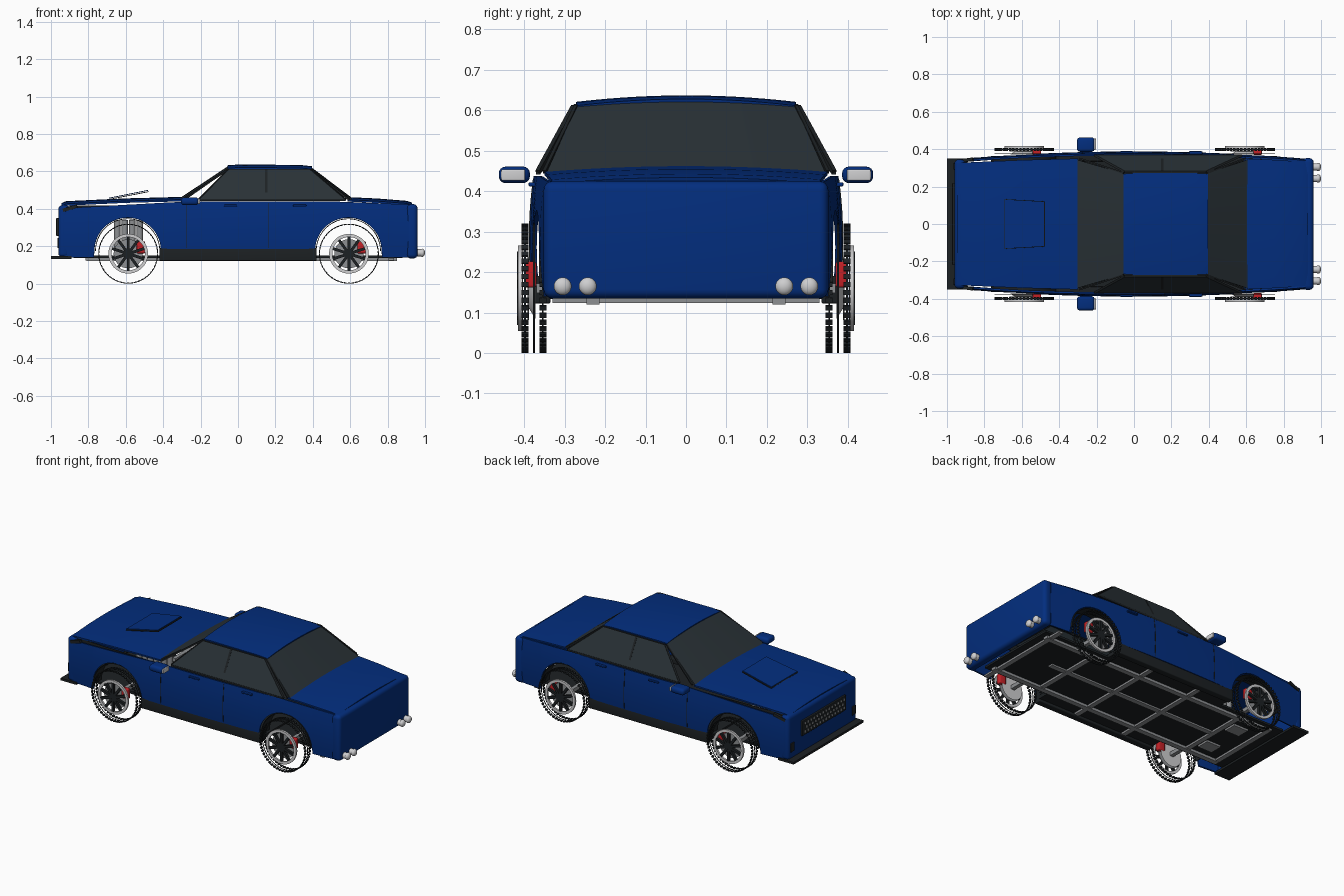
import bpy, bmesh, math
from mathutils import Matrix, Vector

cube = bpy.data.objects.get("Cube")
if cube:
    bpy.data.objects.remove(cube, do_unlink=True)


def material(name, r, g, b):
    m = bpy.data.materials.new(name)
    m.use_nodes = True
    m.diffuse_color = (r, g, b, 1)
    m.node_tree.nodes["Principled BSDF"].inputs["Base Color"].default_value = (r, g, b, 1)
    return m


BLUE = material("blue paint", 0.0008, 0.027, 0.21)
GLASS = material("tinted glass", 0.022, 0.031, 0.037)
BLACK = material("black trim", 0.012, 0.015, 0.017)
SILVER = material("silver metal", 0.62, 0.62, 0.63)
GREY = material("grey steel", 0.27, 0.28, 0.29)
RED = material("red caliper", 0.55, 0.015, 0.02)
parts = []


def finish(name, bm, mat, mirror=False):
    bmesh.ops.recalc_face_normals(bm, faces=bm.faces)
    me = bpy.data.meshes.new(name)
    bm.to_mesh(me)
    bm.free()
    me.materials.append(mat)
    ob = bpy.data.objects.new(name, me)
    bpy.context.collection.objects.link(ob)
    if mirror:
        mod = ob.modifiers.new("Mirror", "MIRROR")
        mod.use_axis = (False, True, False)
    parts.append(ob)
    return ob


def add_box(bm, centre, size, rot=None):
    mat = Matrix.Translation(centre) @ (rot or Matrix()) @ Matrix.Diagonal((*size, 1))
    return bmesh.ops.create_cube(bm, size=1, matrix=mat)


def box(name, lo, hi, mat, mirror=False, bevel=0):
    bm = bmesh.new()
    lo, hi = Vector(lo), Vector(hi)
    add_box(bm, (lo + hi) / 2, hi - lo)
    if bevel:
        bmesh.ops.bevel(bm, geom=bm.edges[:], offset=bevel, segments=4, profile=0.5, affect="EDGES")
    return finish(name, bm, mat, mirror)


def add_bar(bm, p, q, t):
    p, q = Vector(p), Vector(q)
    add_box(bm, (p + q) / 2, (t, t, (q - p).length), (q - p).to_track_quat("Z", "Y").to_matrix().to_4x4())


def add_cyl(bm, centre, r, depth, axis="Y", r2=None, n=32):
    rot = {"X": Matrix.Rotation(math.pi / 2, 4, "Y"), "Y": Matrix.Rotation(math.pi / 2, 4, "X"), "Z": Matrix()}[axis]
    bmesh.ops.create_cone(bm, cap_ends=True, segments=n, radius1=r, radius2=r if r2 is None else r2,
                          depth=depth, matrix=Matrix.Translation(centre) @ rot)


def sheet(name, rows, mat, thick, mirror=False):
    """Skin a grid of points and give it thickness."""
    bm = bmesh.new()
    grid = [[bm.verts.new(p) for p in row] for row in rows]
    for a, b in zip(grid, grid[1:]):
        for i in range(len(a) - 1):
            bm.faces.new((a[i], a[i + 1], b[i + 1], b[i]))
    bmesh.ops.recalc_face_normals(bm, faces=bm.faces)
    bmesh.ops.solidify(bm, geom=bm.faces[:], thickness=thick)
    return finish(name, bm, mat, mirror)


def lid(name, stations, crown, mat, thick=0.01):
    """Crowned panel through (x, edge height, half width) stations."""
    steps = [i / 8 - 1 for i in range(17)]
    sheet(name, [[(x, w * s, z + crown * (1 - s * s)) for s in steps] for x, z, w in stations], mat, thick)


# Body sides with wheel arches
WHEELS, ARCH, AXLE = (-0.59, 0.59), 0.178, 0.175


def side_y(x, z):
    return 0.388 - 0.04 * (x / 0.93) ** 2 - 0.01 * ((z - 0.28) / 0.15) ** 2


def side_panel(name, columns, mat, out=0.0, thick=0.01):
    rows = []
    for x, lo, hi in columns:
        zs = [lo + (hi - lo) * i / 6 for i in range(7)]
        rows.append([(x, side_y(x, z) + out, z) for z in zs])
    return sheet(name, rows, mat, thick, True)


def top_z(x):
    return 0.438 - max(0, -x - 0.3) * 0.055 - max(0, x - 0.55) * 0.04


cols = [(-0.93, 0.14), (-0.85, 0.14)]
for wx in WHEELS:
    if wx > 0:
        cols += [(-0.28 + 0.14 * i, 0.185) for i in range(5)]
    before, after = (0.14, 0.185) if wx < 0 else (0.185, 0.14)
    cols.append((wx - ARCH - 0.003, before))
    for i in range(25):
        a = math.pi * (1 - i / 24)
        cols.append((wx + ARCH * math.cos(a), AXLE + ARCH * math.sin(a)))
    cols.append((wx + ARCH + 0.003, after))
cols += [(0.85, 0.14), (0.93, 0.14)]
side_panel("body_side", [(x, lo, top_z(x)) for x, lo in cols], BLUE)

# Door seams, handles and sills
for i, x in enumerate((-0.275, 0.165)):
    side_panel(f"door_seam_{i}", [(x - 0.0015, 0.19, 0.43), (x + 0.0015, 0.19, 0.43)], BLACK, 0.002, 0.003)
for i, x in enumerate((-0.04, 0.33)):
    box(f"door_handle_{i}", (x - 0.035, 0.372, 0.412), (x + 0.035, 0.389, 0.422), BLUE, True, 0.003)
box("side_sill", (-0.42, 0.335, 0.122), (0.42, 0.378, 0.19), BLACK, True, 0.006)

# Inner fender walls beside the hood and the boot
for name, x0, x1 in (("front_inner_fender", -0.9, -0.3), ("rear_inner_fender", 0.58, 0.9)):
    xs = [x0 + (x1 - x0) * i / 8 for i in range(9)]
    sheet(name, [[(x, 0.343 - 0.02 * (x / 0.9) ** 2, z) for x in xs] for z in (0.37, 0.418)], BLACK, 0.004, True)

# Arch liners
for wx in WHEELS:
    arc = [math.pi * i / 24 for i in range(25)]
    sheet("arch_liner", [[(wx + 0.174 * math.cos(a), y, AXLE + 0.174 * math.sin(a)) for a in arc]
                         for y in (0.28, 0.364)], BLACK, 0.004, True)

# Nose and tail panels
box("nose_panel", (-0.96, -0.345, 0.14), (-0.90, 0.345, 0.42), BLUE, bevel=0.022)
box("tail_panel", (0.90, -0.352, 0.135), (0.96, 0.352, 0.425), BLUE, bevel=0.022)
box("front_splitter", (-1.0, -0.35, 0.133), (-0.89, 0.35, 0.147), BLACK)

# Hood, boot, roof and glazing
lid("hood", [(-0.945, 0.416, 0.318), (-0.92, 0.427, 0.328), (-0.6, 0.442, 0.342), (-0.3, 0.45, 0.35)], 0.014, BLUE)
lid("boot_lid", [(0.585, 0.449, 0.35), (0.75, 0.441, 0.343), (0.9, 0.429, 0.333), (0.93, 0.42, 0.328)], 0.014, BLUE)
lid("roof", [(-0.055, 0.617, 0.268), (0.0, 0.621, 0.272), (0.33, 0.619, 0.272), (0.395, 0.612, 0.268)], 0.016, BLUE, 0.012)
lid("windscreen", [(-0.31, 0.446, 0.345), (-0.055, 0.615, 0.27)], 0.012, GLASS)
lid("rear_window", [(0.39, 0.612, 0.27), (0.61, 0.446, 0.345)], 0.012, GLASS)

corners = [(-0.21, 0.366, 0.447), (-0.05, 0.278, 0.608), (0.385, 0.278, 0.608), (0.575, 0.366, 0.447)]
sheet("side_window", [[corners[0], corners[3]], [corners[1], corners[2]]], GLASS, 0.006, True)
bm = bmesh.new()
for p, q in zip(corners, corners[1:] + corners[:1]):
    add_bar(bm, p, q, 0.011)
add_bar(bm, (0.15, 0.366, 0.445), (0.15, 0.278, 0.61), 0.013)
add_bar(bm, (-0.29, 0.35, 0.448), (-0.055, 0.272, 0.612), 0.009)
add_bar(bm, (0.595, 0.35, 0.448), (0.39, 0.272, 0.61), 0.009)
finish("window_frame", bm, BLACK, True)

# Hood scoop: tilted flap with a dark rim
for name, grow, drop, mat in (("scoop_flap", 0, 0, BLUE), ("scoop_rim", 0.003, 0.003, BLACK)):
    sheet(name, [[(-0.69 - grow, s * (0.13 + grow), 0.455 - drop), (-0.48 + grow, s * (0.118 + grow), 0.497 - drop)]
                 for s in (-1, 1)], mat, 0.004)

# Grille with honeycomb cells, lamps and side vents
box("grille", (-0.972, -0.22, 0.255), (-0.955, 0.22, 0.35), BLACK, bevel=0.004)
bm = bmesh.new()
for row in range(3):
    for i in range(14 - row % 2):
        y = (i - (13 - row % 2) / 2) * 0.03
        add_cyl(bm, (-0.972, y, 0.277 + row * 0.026), 0.008, 0.004, "X", n=6)
finish("grille_cells", bm, GREY)
bm = bmesh.new()
add_bar(bm, (-0.935, 0.337, 0.392), (-0.86, 0.347, 0.415), 0.018)
finish("headlamp", bm, BLACK, True)
box("nose_vent", (-0.966, 0.29, 0.19), (-0.955, 0.325, 0.245), BLACK, True, 0.003)

# Mirrors
box("mirror_housing", (-0.305, 0.386, 0.42), (-0.21, 0.463, 0.461), BLUE, True, 0.017)
box("mirror_glass", (-0.214, 0.398, 0.426), (-0.203, 0.457, 0.454), SILVER, True, 0.004)

# Exhaust tips
bm = bmesh.new()
for y in (0.243, 0.305):
    add_cyl(bm, (0.97, y, 0.165), 0.019, 0.04, "X", n=20)
    bmesh.ops.create_uvsphere(bm, u_segments=16, v_segments=10, radius=1,
                              matrix=Matrix.Translation((0.985, y, 0.165)) @ Matrix.Diagonal((0.015, 0.022, 0.022, 1)))
finish("exhaust_tips", bm, SILVER, True)

# Floor and ladder frame
box("floor", (-0.88, -0.27, 0.137), (0.88, 0.27, 0.15), BLACK)
box("floor_middle", (-0.42, -0.34, 0.137), (0.42, 0.34, 0.16), BLACK)
bm = bmesh.new()
for y in (-0.23, 0, 0.23):
    add_box(bm, (0.02, y, 0.128 if y else 0.132), (1.66 if y else 1.2, 0.032, 0.016 if y else 0.01))
for x in (-0.8, -0.58, -0.2, 0.15, 0.5, 0.82):
    add_box(bm, (x, 0, 0.13), (0.03, 0.66 if abs(x) < 0.4 or x > 0.8 else 0.5, 0.012))
for y in (-0.12, 0.12):
    add_box(bm, (-0.66, y, 0.13), (0.1, 0.08, 0.012))
finish("ladder_frame", bm, GREY)

# Engine cylinders
bm = bmesh.new()
for x in (-0.645, -0.605, -0.565, -0.525):
    for y in (-0.07, 0.07):
        add_cyl(bm, (x, y, 0.25), 0.017, 0.18, "Z", n=16)
finish("engine_cylinders", bm, GREY)


# Wheels: open tread rings, rim, spokes, disc and caliper
def add_ring(bm, c, r0, r1, depth, n=48):
    loops = []
    for r, dy in ((r0, -1), (r1, -1), (r1, 1), (r0, 1)):
        loops.append([bm.verts.new((c[0] + r * math.cos(math.tau * i / n), c[1] + dy * depth / 2,
                                    c[2] + r * math.sin(math.tau * i / n))) for i in range(n)])
    for a, b in zip(loops, loops[1:] + loops[:1]):
        for i in range(n):
            j = (i + 1) % n
            bm.faces.new((a[i], a[j], b[j], b[i]))


for wx in WHEELS:
    end = "front" if wx < 0 else "rear"
    hub = Vector((wx + 0.003, 0.378, 0.16))
    face = hub + Vector((0, 0.032, 0))
    bm = bmesh.new()
    add_ring(bm, hub - Vector((0, 0.002, 0)), 0.157, 0.16, 0.004)
    for y in (-0.024, 0.02):
        add_ring(bm, hub + Vector((0, y, 0)), 0.156, 0.158, 0.004)
        for i in range(50):
            rot = Matrix.Rotation(math.tau * i / 50, 4, "Y")
            add_box(bm, hub + Vector((0, y, 0)) + rot @ Vector((0, 0, 0.157)), (0.012, 0.017, 0.006), rot)
    finish(end + "_tyre_tread", bm, BLACK, True)

    bm = bmesh.new()
    add_ring(bm, face, 0.089, 0.106, 0.012)
    finish(end + "_rim", bm, SILVER, True)

    bm = bmesh.new()
    add_cyl(bm, face, 0.028, 0.014, n=20)
    for i in range(10):
        a = math.tau * (i + 0.5) / 10
        d = Vector((math.cos(a), 0, math.sin(a)))
        add_bar(bm, face + d * 0.015, face + d * 0.091, 0.015)
    finish(end + "_spokes", bm, BLACK, True)

    bm = bmesh.new()
    add_cyl(bm, hub + Vector((0, 0.012, 0)), 0.078, 0.004)
    finish(end + "_brake_plate", bm, GREY, True)
    bm = bmesh.new()
    add_cyl(bm, hub + Vector((0, 0.002, 0)), 0.05, 0.016, r2=0.076)
    finish(end + "_brake_dome", bm, SILVER, True)
    box(end + "_caliper", (wx + 0.048, 0.37, 0.162), (wx + 0.094, 0.4, 0.226), RED, True, 0.006)
    box(end + "_axle", (wx - 0.012, 0.2, 0.148), (wx + 0.012, 0.37, 0.172), GREY, True)

# Smooth shading with sharp edges kept
bpy.ops.object.select_all(action="DESELECT")
for ob in parts:
    ob.select_set(True)
bpy.context.view_layer.objects.active = parts[0]
bpy.ops.object.shade_smooth_by_angle(angle=math.radians(35))
